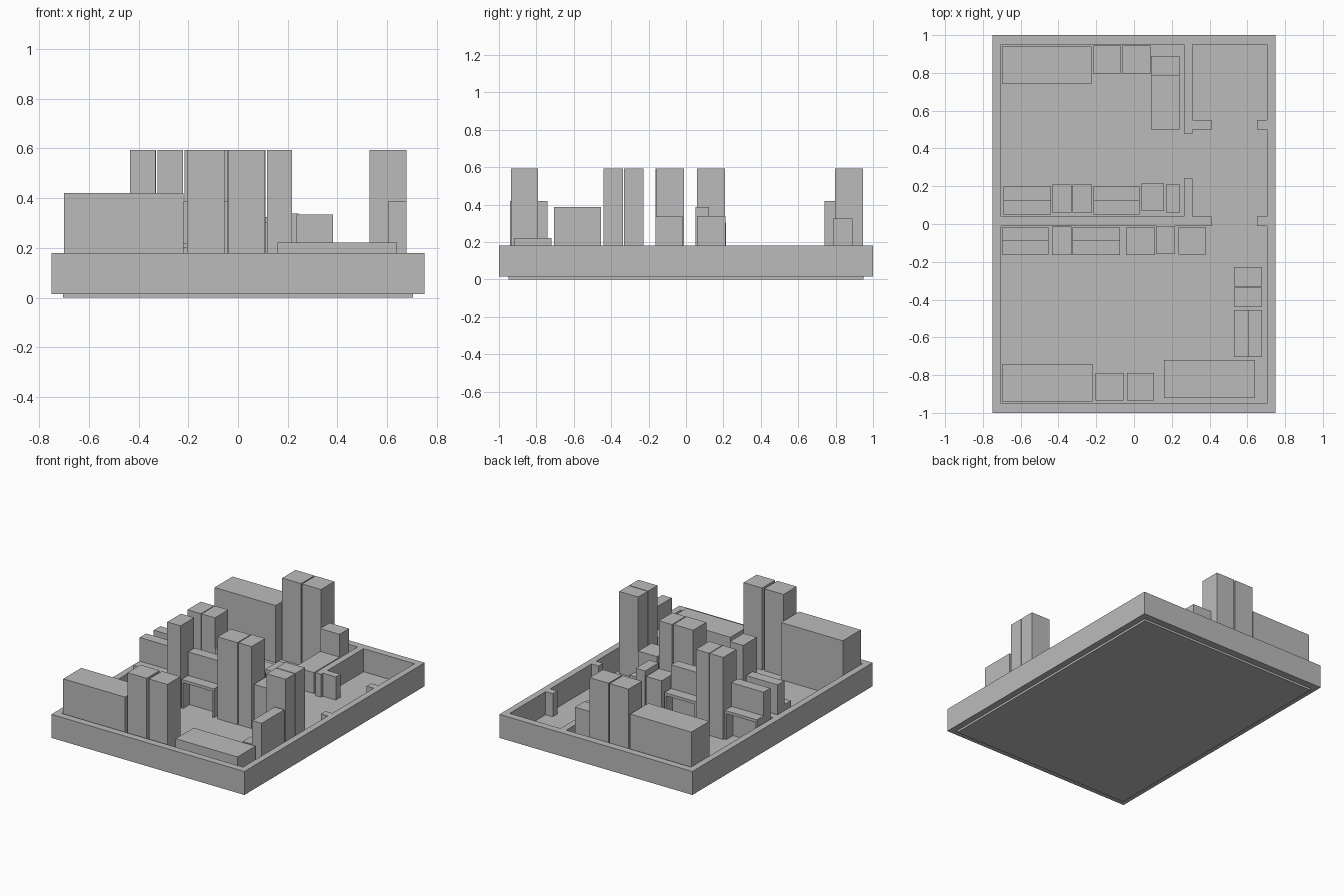
import bpy
import bmesh

if "Cube" in bpy.data.objects:
    bpy.data.objects.remove(bpy.data.objects["Cube"])

grey = bpy.data.materials.new("plain_grey")
grey.diffuse_color = (0.5, 0.5, 0.5, 1)
grey.use_nodes = True
grey.node_tree.nodes["Principled BSDF"].inputs["Base Color"].default_value = grey.diffuse_color

FLOOR = 0.018      # top of the floor slab
WALL_TOP = 0.18
TALL = 0.594       # wardrobe height


def boxes(name, items):
    """One object made of boxes (x0, x1, y0, y1, z0, z1)."""
    bm = bmesh.new()
    for x0, x1, y0, y1, z0, z1 in items:
        for v in bmesh.ops.create_cube(bm, size=1)["verts"]:
            v.co.x = x1 if v.co.x > 0 else x0
            v.co.y = y1 if v.co.y > 0 else y0
            v.co.z = z1 if v.co.z > 0 else z0
    mesh = bpy.data.meshes.new(name)
    bm.to_mesh(mesh)
    bm.free()
    mesh.materials.append(grey)
    ob = bpy.data.objects.new(name, mesh)
    bpy.context.collection.objects.link(ob)
    return ob


def cabinet(name, x0, x1, y0, y1, top):
    return boxes(name, [(x0, x1, y0, y1, FLOOR, top)])


def desk(name, x0, x1, y0, y1, back):
    """Desk with knee hole and a hutch on the side named by back."""
    t, top, hutch = 0.012, 0.22, 0.386
    xm, ym = (x0 + x1) / 2, (y0 + y1) / 2
    rear, front = {
        "+y": ((x0, x1, ym, y1), (x0, x1, y0, ym)),
        "-y": ((x0, x1, y0, ym), (x0, x1, ym, y1)),
        "+x": ((xm, x1, y0, y1), (x0, xm, y0, y1)),
    }[back]
    a, b, c, d = front
    if back == "+x":
        sides = [(a, b, c, c + t), (a, b, d - t, d)]
    else:
        sides = [(a, a + t, c, d), (b - t, b, c, d)]
    parts = [(*rear, FLOOR, hutch), (*front, top - 0.02, top)]
    parts += [(*s, FLOOR, top - 0.02) for s in sides]
    return boxes(name, parts)


# Floor slab
boxes("floor", [(-0.705, 0.705, -0.95, 0.95, 0, FLOOR)])

# Outer and inner walls with door openings
plans = {
    "outer_walls": [(-0.75, -0.705, -1, 1), (0.705, 0.75, -1, 1),
                    (-0.705, 0.705, -1, -0.95), (-0.705, 0.705, 0.95, 1)],
    "middle_wall": [(-0.705, 0.41, -0.01, 0.04), (0.65, 0.705, -0.01, 0.04)],
    "side_room_wall": [(0.265, 0.31, 0.04, 0.24), (0.265, 0.31, 0.48, 0.95)],
    "back_room_wall": [(0.31, 0.41, 0.50, 0.55), (0.65, 0.705, 0.50, 0.55)],
}
for name, plan in plans.items():
    boxes(name, [(*p, 0.015, WALL_TOP) for p in plan])

# Large storage beds in the left corners
cabinet("back_bunk", -0.70, -0.225, 0.74, 0.94, 0.42)
cabinet("front_bunk", -0.70, -0.22, -0.94, -0.74, 0.42)

# Wardrobes
for i, plan in enumerate([
        (-0.215, -0.068, 0.797, 0.945), (-0.06, 0.087, 0.797, 0.945),
        (-0.205, -0.055, -0.935, -0.79), (-0.038, 0.106, -0.935, -0.79),
        (-0.435, -0.33, 0.06, 0.208), (-0.325, -0.222, 0.06, 0.208),
        (-0.435, -0.332, -0.164, -0.013), (-0.043, 0.11, -0.164, -0.018),
        (0.116, 0.218, -0.16, -0.01),
        (0.53, 0.678, -0.332, -0.227), (0.53, 0.678, -0.44, -0.337)]):
    cabinet(f"wardrobe_{i + 1}", *plan, TALL)

# Low cabinets along the middle wall
cabinet("drawer_cabinet", 0.04, 0.16, 0.07, 0.215, 0.305)
cabinet("narrow_cabinet", 0.17, 0.243, 0.06, 0.21, 0.338)
cabinet("end_cabinet", 0.236, 0.382, -0.162, -0.015, 0.335)

# Desks with hutches
desk("back_desk_left", -0.69, -0.44, 0.05, 0.198, "-y")
desk("back_desk_right", -0.215, 0.03, 0.05, 0.198, "-y")
desk("front_desk_left", -0.70, -0.453, -0.164, -0.018, "+y")
desk("front_desk_right", -0.325, -0.073, -0.164, -0.018, "+y")
desk("side_desk", 0.53, 0.678, -0.705, -0.455, "+x")

# Bed with a raised head and a low couch
boxes("bed", [(0.09, 0.24, 0.785, 0.89, FLOOR, 0.325),
              (0.09, 0.24, 0.50, 0.785, FLOOR, 0.165)])
cabinet("couch", 0.16, 0.64, -0.92, -0.72, 0.222)
